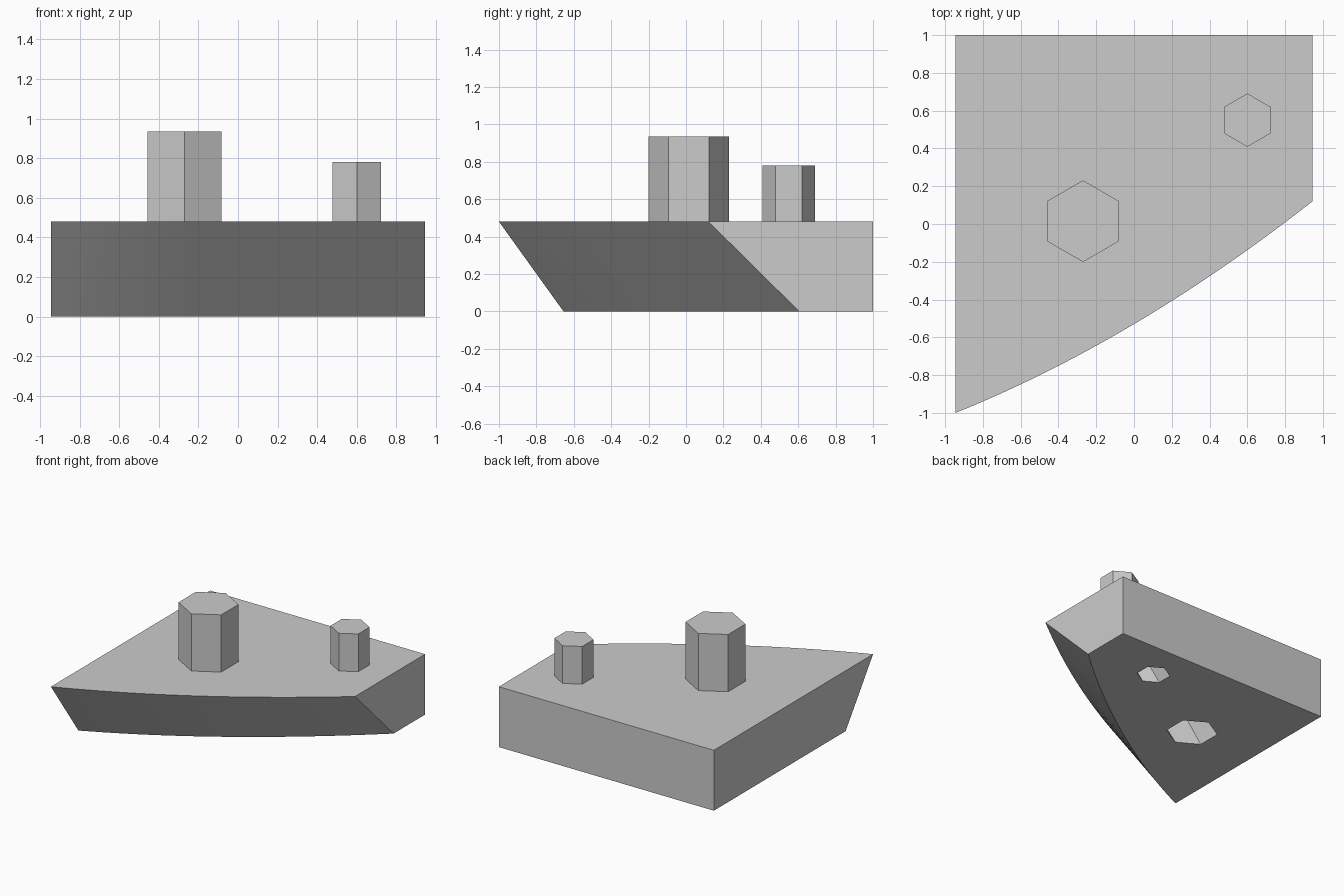
import bpy, math

cube = bpy.data.objects.get("Cube")
if cube:
    bpy.data.objects.remove(cube, do_unlink=True)

DECK = 0.48
HALF = 0.945

grey = bpy.data.materials.new("light_grey")
grey.use_nodes = True
colour = (0.6, 0.6, 0.6, 1)
grey.diffuse_color = colour
grey.node_tree.nodes["Principled BSDF"].inputs["Base Color"].default_value = colour


def loft(name, lower, upper):
    """Closed solid between two outlines with the same number of points."""
    n = len(lower)
    faces = [(i, (i + 1) % n, n + (i + 1) % n, n + i) for i in range(n)]
    faces += [tuple(reversed(range(n))), tuple(range(n, 2 * n))]
    mesh = bpy.data.meshes.new(name)
    mesh.from_pydata(lower + upper, [], faces)
    mesh.materials.append(grey)
    obj = bpy.data.objects.new(name, mesh)
    bpy.context.collection.objects.link(obj)
    return obj


def activate(obj):
    bpy.ops.object.select_all(action='DESELECT')
    obj.select_set(True)
    bpy.context.view_layer.objects.active = obj


def hexagon(x, y, radius, z):
    angles = [math.radians(30 + 60 * i) for i in range(6)]
    return [(x + radius * math.cos(a), y + radius * math.sin(a), z) for a in angles]


def plate_outline(y_left, y_right, bow, z, steps=24):
    """Square back corners and a bowed diagonal front edge."""
    pts = []
    for i in range(steps + 1):
        t = i / steps
        y = y_left + (y_right - y_left) * t - 4 * bow * t * (1 - t)
        pts.append((HALF * (2 * t - 1), y, z))
    return pts + [(HALF, 1, z), (-HALF, 1, z)]


# Base block with an undercut, curved front
base = loft("base_block", plate_outline(-0.655, 0.605, 0.1, 0),
            plate_outline(-1, 0.12, 0.09, DECK))


def slanted_socket(x, y, radius, z):
    """Socket section: shrinks and drifts back and left going down."""
    s = 1 - 0.13 * (DECK - z) / DECK
    cx, cy = -1.04, 1.57
    return hexagon(cx + s * (x - cx), cy + s * (y - cy), radius * s, z)


# Hexagonal studs, each above a slanted socket through the base
for name, x, y, radius, top in (("large_stud", -0.27, 0.015, 0.215, 0.935),
                                ("small_stud", 0.6, 0.55, 0.14, 0.78)):
    cutter = loft("socket_cutter", slanted_socket(x, y, radius, -0.05),
                  slanted_socket(x, y, radius, DECK + 0.05))
    cutter.hide_render = True
    cut = base.modifiers.new("socket", 'BOOLEAN')
    cut.operation = 'DIFFERENCE'
    cut.solver = 'EXACT'
    cut.object = cutter
    activate(base)
    bpy.ops.object.modifier_apply(modifier=cut.name)
    bpy.data.objects.remove(cutter, do_unlink=True)
    loft(name, hexagon(x, y, radius + 0.001, DECK), hexagon(x, y, radius + 0.001, top))

# Smooth the curved front, keep the edges crisp
activate(base)
bpy.ops.object.shade_smooth_by_angle(angle=math.radians(30))
